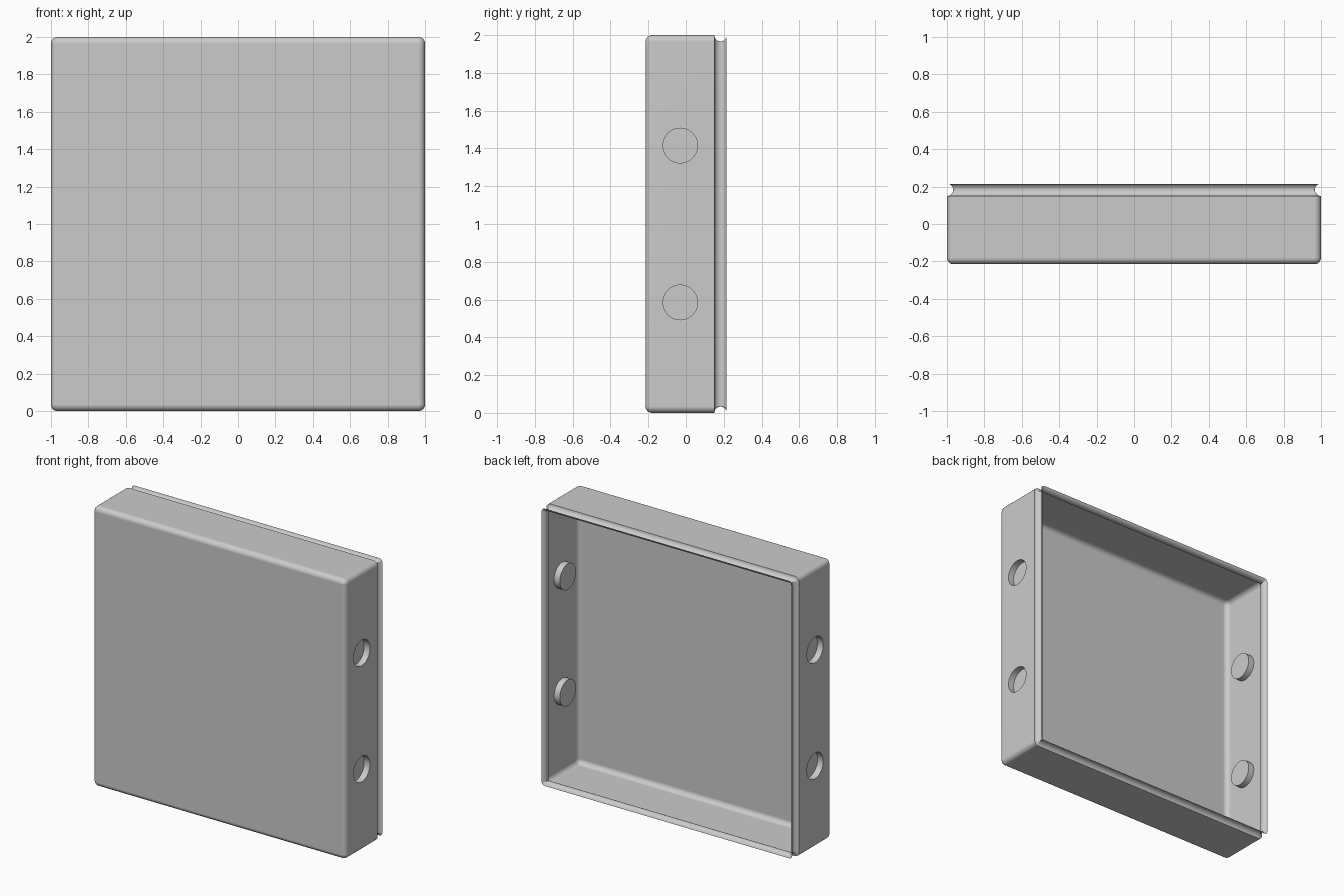
import bpy, bmesh
from math import sin, cos, pi, radians

cube = bpy.data.objects.get("Cube")
if cube:
    bpy.data.objects.remove(cube, do_unlink=True)

FRONT, GROOVE_START = -0.215, 0.15
ROUND, GROOVE = 0.035, 0.033
CORNER_STEPS, ARC_STEPS, HOLE_SIDES = 5, 6, 40
HOLE_RADIUS, HOLE_DEPTH, HOLE_Y, HOLE_OFFSET = 0.092, 0.045, -0.03, 0.415

grey = bpy.data.materials.new("light grey")
grey.use_nodes = True
grey.diffuse_color = (0.6, 0.6, 0.6, 1)
grey.node_tree.nodes["Principled BSDF"].inputs["Base Color"].default_value = (0.6, 0.6, 0.6, 1)

bm = bmesh.new()


def ring(inset, y, min_radius):
    """Rounded square outline facing the front."""
    r = max(ROUND - inset, min_radius)
    c = 1 - inset - r
    verts = []
    for k, (sx, sz) in enumerate(((1, 1), (-1, 1), (-1, -1), (1, -1))):
        for i in range(CORNER_STEPS + 1):
            a = (k + i / CORNER_STEPS) * pi / 2
            verts.append(bm.verts.new((sx * c + r * cos(a), y, 1 + sz * c + r * sin(a))))
    return verts


def edge(a, b):
    return bm.edges.get((a, b)) or bm.edges.new((a, b))


def recess(side, z):
    """Shallow round pocket pressed into a side wall; returns its mouth edges."""
    loops = []
    for x in (1, 1 - HOLE_DEPTH):
        loops.append([bm.verts.new((side * x,
                                    HOLE_Y + HOLE_RADIUS * cos(2 * pi * i / HOLE_SIDES),
                                    z + HOLE_RADIUS * sin(2 * pi * i / HOLE_SIDES)))
                      for i in range(HOLE_SIDES)])
    mouth, floor = loops
    for i in range(HOLE_SIDES):
        j = (i + 1) % HOLE_SIDES
        bm.faces.new((mouth[i], mouth[j], floor[j], floor[i]))
    bm.faces.new(floor)
    return [edge(mouth[i - 1], mouth[i]) for i in range(HOLE_SIDES)]


# Rounded front edge, straight wall, then the concave groove at the back rim
profile = []
for i in range(ARC_STEPS + 1):
    a = i / ARC_STEPS * pi / 2
    profile.append((ROUND * (1 - sin(a)), FRONT + ROUND * (1 - cos(a)), 0))
for i in range(2 * ARC_STEPS + 1):
    a = radians(165) * i / (2 * ARC_STEPS)
    profile.append((GROOVE * sin(a), GROOVE_START + GROOVE * (1 - cos(a)), 0.002))

rings = [ring(*p) for p in profile]
bm.faces.new(rings[0])
count, per_corner = len(rings[0]), CORNER_STEPS + 1
side_walls = []
for s in range(len(rings) - 1):
    for j in range(count):
        n = (j + 1) % count
        quad = (rings[s][j], rings[s][n], rings[s + 1][n], rings[s + 1][j])
        flat = j % per_corner == CORNER_STEPS
        if s == ARC_STEPS and flat and (j // per_corner) % 2 == 1:
            side_walls.append(quad)
        else:
            bm.faces.new(quad)

# Left and right walls, each with two recesses
for quad in side_walls:
    side = 1 if quad[0].co.x > 0 else -1
    border = [edge(quad[i - 1], quad[i]) for i in range(4)]
    for offset in (-HOLE_OFFSET, HOLE_OFFSET):
        border += recess(side, 1 + offset)
    bmesh.ops.triangle_fill(bm, edges=border, use_beauty=True, normal=(side, 0, 0))

bmesh.ops.remove_doubles(bm, verts=bm.verts[:], dist=0.0001)
bmesh.ops.recalc_face_normals(bm, faces=bm.faces[:])
front = max(bm.faces, key=lambda f: f.calc_area())
if front.normal.y > 0:
    bmesh.ops.reverse_faces(bm, faces=bm.faces[:])

mesh = bpy.data.meshes.new("tray_shell")
bm.to_mesh(mesh)
bm.free()
mesh.materials.append(grey)
shell = bpy.data.objects.new("tray_shell", mesh)
bpy.context.collection.objects.link(shell)

# Smooth rounded edges with crisp recess and groove borders
bpy.ops.object.select_all(action="DESELECT")
shell.select_set(True)
bpy.context.view_layer.objects.active = shell
bpy.ops.object.shade_smooth_by_angle(angle=radians(35))
weighted = shell.modifiers.new("flat_panels", "WEIGHTED_NORMAL")
weighted.keep_sharp = True
